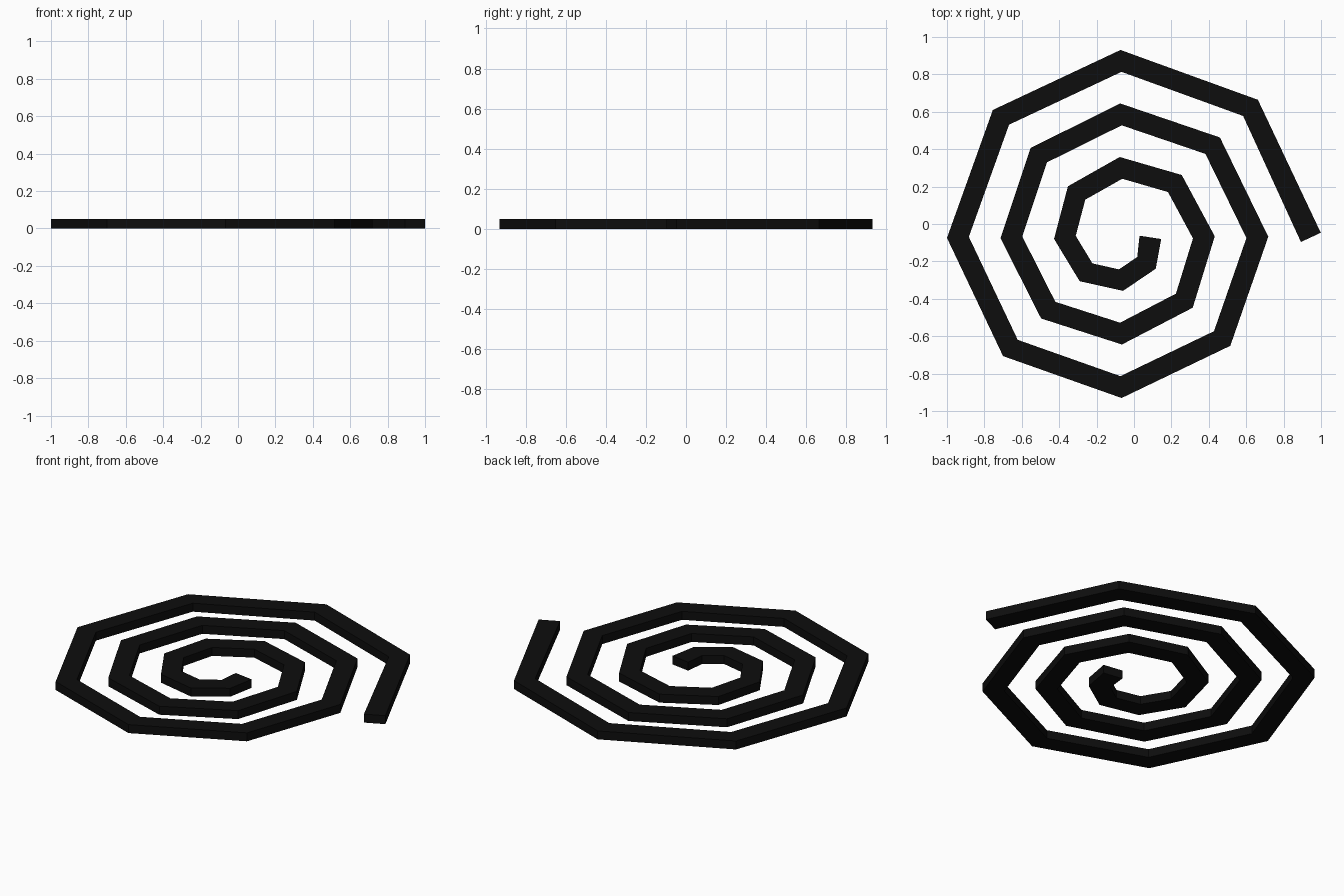
import bpy, bmesh
from math import cos, sin, tau
from mathutils import Vector

if "Cube" in bpy.data.objects:
    bpy.data.objects.remove(bpy.data.objects["Cube"])

SIDES, TURNS = 8, 3            # corners per turn, number of turns
R0, PITCH = 0.157, 0.286       # inner radius, growth per turn
HALF_W, HEIGHT = 0.0585, 0.05  # bar section
CENTRE = Vector((-0.0695, -0.0715, 0))

# centre line: clockwise spiral
path = []
for i in range(SIDES * TURNS + 1):
    t = i / SIDES
    path.append(CENTRE + (R0 + PITCH * t) * Vector((cos(tau * t), -sin(tau * t), 0)))

# rectangular section at every corner, turned to the mean direction
bm = bmesh.new()
rings = []
for i, p in enumerate(path):
    d = Vector()
    if i > 0:
        d += (p - path[i - 1]).normalized()
    if i < len(path) - 1:
        d += (path[i + 1] - p).normalized()
    d.normalize()
    side = Vector((-d.y, d.x, 0)) * HALF_W
    up = Vector((0, 0, HEIGHT))
    rings.append([bm.verts.new(v) for v in (p - side, p + side, p + side + up, p - side + up)])

# bar walls and end caps
for a, b in zip(rings, rings[1:]):
    for k in range(4):
        n = (k + 1) % 4
        bm.faces.new((a[k], a[n], b[n], b[k]))
bm.faces.new(rings[0])
bm.faces.new(rings[-1])
bmesh.ops.recalc_face_normals(bm, faces=bm.faces)

mesh = bpy.data.meshes.new("spiral_coil")
bm.to_mesh(mesh)
bm.free()
coil = bpy.data.objects.new("spiral_coil", mesh)
bpy.context.collection.objects.link(coil)

# black finish
black = bpy.data.materials.new("black")
black.diffuse_color = (0.004, 0.004, 0.004, 1)
black.use_nodes = True
black.node_tree.nodes["Principled BSDF"].inputs["Base Color"].default_value = black.diffuse_color
mesh.materials.append(black)
